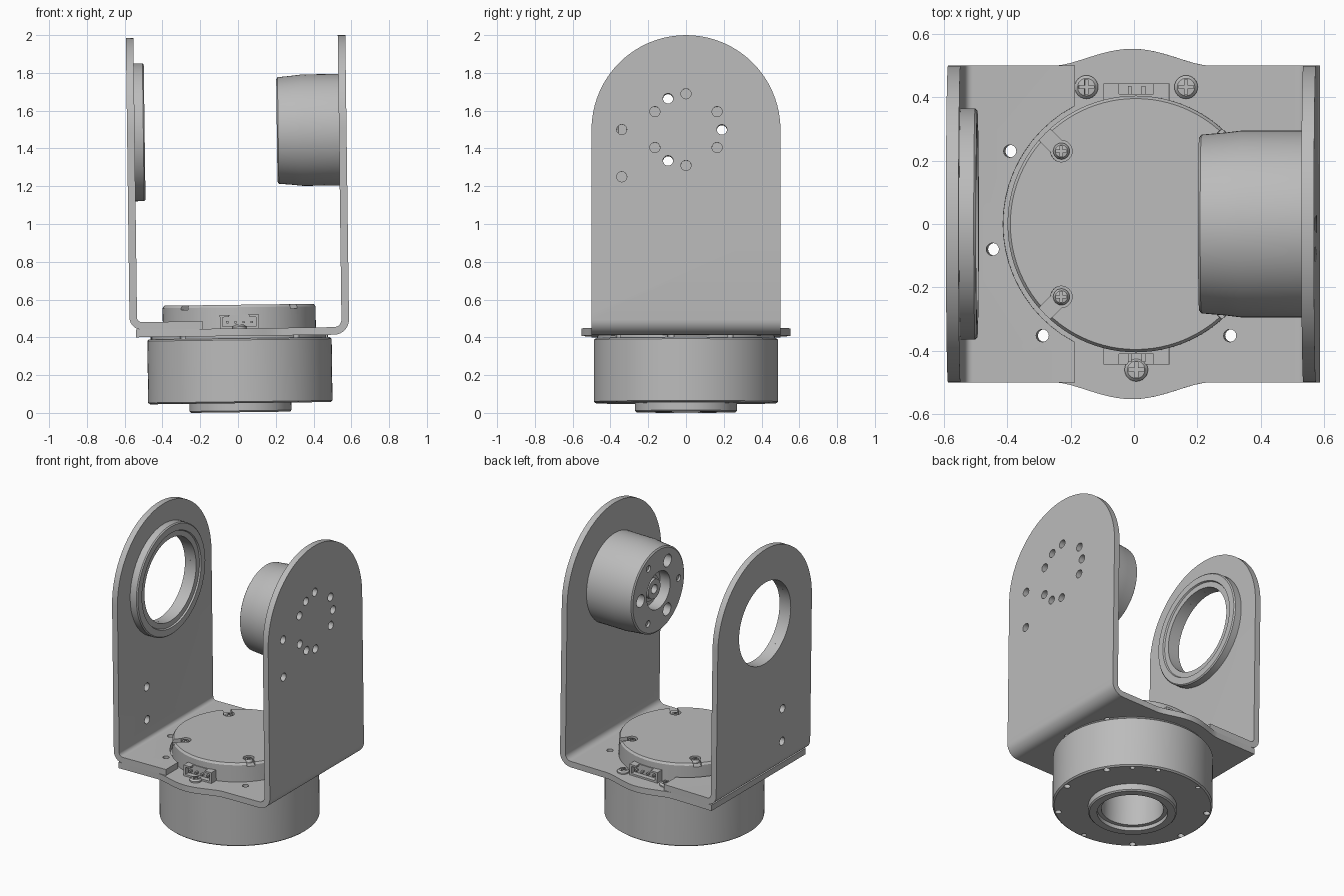
import bpy
import bmesh
from math import sin, cos, pi, radians
from mathutils import Matrix, Vector

if "Cube" in bpy.data.objects:
    bpy.data.objects.remove(bpy.data.objects["Cube"], do_unlink=True)

metal = bpy.data.materials.new("grey metal")
metal.use_nodes = True
GREY = (0.5, 0.5, 0.5, 1)
metal.diffuse_color = GREY
metal.node_tree.nodes["Principled BSDF"].inputs["Base Color"].default_value = GREY

parts = []
ARM_Z = 1.493      # centre height of the rounded arms
T = 0.04           # sheet thickness
PLATE_Z = 0.408    # underside of the base plate
TOP = PLATE_Z + T
CX = 0.013         # turntable axis


def place(a, b, t, axis):
    return {"x": (t, a, b), "y": (a, t, b), "z": (a, b, t)}[axis]


def finish(name, bm):
    bmesh.ops.remove_doubles(bm, verts=bm.verts, dist=1e-5)
    bmesh.ops.recalc_face_normals(bm, faces=bm.faces)
    mesh = bpy.data.meshes.new(name)
    bm.to_mesh(mesh)
    bm.free()
    obj = bpy.data.objects.new(name, mesh)
    bpy.context.collection.objects.link(obj)
    mesh.materials.append(metal)
    parts.append(obj)
    return obj


def prism(name, pts, axis, lo, hi):
    bm = bmesh.new()
    rows = [[bm.verts.new(place(a, b, t, axis)) for a, b in pts] for t in (lo, hi)]
    bm.faces.new(rows[0])
    bm.faces.new(rows[1])
    for i in range(len(pts)):
        j = (i + 1) % len(pts)
        bm.faces.new((rows[0][i], rows[0][j], rows[1][j], rows[1][i]))
    return finish(name, bm)


def arc(ca, cb, r, start, end, n=12):
    angles = [radians(start + (end - start) * i / n) for i in range(n + 1)]
    return [(ca + r * cos(w), cb + r * sin(w)) for w in angles]


def rod(name, a, b, r, axis, lo, hi, n=24):
    return prism(name, arc(a, b, r, 0, 360, n)[:-1], axis, lo, hi)


def box(name, x0, x1, y0, y1, z0, z1):
    return prism(name, [(x0, y0), (x1, y0), (x1, y1), (x0, y1)], "z", z0, z1)


def lathe(name, profile, axis, ca, cb, n=72):
    """Turn a closed (radius, height) profile around an axis."""
    bm = bmesh.new()
    rings = []
    for i in range(n):
        w = 2 * pi * i / n
        rings.append([bm.verts.new(place(ca + r * cos(w), cb + r * sin(w), h, axis))
                      for r, h in profile])
    for i in range(n):
        p, q = rings[i], rings[(i + 1) % n]
        for j in range(len(profile)):
            k = (j + 1) % len(profile)
            if profile[j][0] == 0 and profile[k][0] == 0:
                continue
            if profile[j][0] == 0:
                bm.faces.new((p[j], q[k], p[k]))
            elif profile[k][0] == 0:
                bm.faces.new((p[j], q[j], p[k]))
            else:
                bm.faces.new((p[j], q[j], q[k], p[k]))
    return finish(name, bm)


def carve(obj, cutters, op="DIFFERENCE"):
    for c in cutters:
        mod = obj.modifiers.new("cut", "BOOLEAN")
        mod.operation, mod.solver, mod.object = op, "EXACT", c
    bpy.context.view_layer.update()
    ev = obj.evaluated_get(bpy.context.evaluated_depsgraph_get())
    mesh = bpy.data.meshes.new_from_object(ev)
    obj.modifiers.clear()
    obj.data = mesh
    for c in cutters:
        parts.remove(c)
        bpy.data.objects.remove(c, do_unlink=True)


def on_circle(ca, cb, r, degrees):
    return [(ca + r * cos(radians(d)), cb + r * sin(radians(d))) for d in degrees]


def holes(points, r, axis, lo, hi):
    return [rod("cutter", a, b, r, axis, lo, hi, 16) for a, b in points]


def screw(name, x, y, z, r, h):
    s = lathe(name, [(0, z), (r, z), (r, z + h * .4), (r * .75, z + h * .85), (0, z + h)],
              "z", x, y, 24)
    k = r * .65
    w = r * .14
    carve(s, [box("cutter", x - k, x + k, y - w, y + w, z + h * .5, z + 1),
              box("cutter", x - w, x + w, y - k, y + k, z + h * .5, z + 1)])


def bent_arm(name, outer, end, z0, side, r):
    """Sheet bent from a flat flange into an upright with a round top."""
    def corner(rad):
        return [(outer - side * (r - x), z) for x, z in arc(0, z0 + r, rad, -90, 0, 8)]
    section = [(end, z0)] + corner(r) + [(outer, 2.2), (outer - side * T, 2.2)]
    section += corner(r - T)[::-1] + [(end, z0 + T)]
    arm = prism(name, section, "y", -0.5, 0.5)
    outline = [(-0.5, 0), (0.5, 0)] + arc(0, ARM_Z, 0.5, 0, 180, 48)
    carve(arm, [prism("cutter", outline, "x", -2, 2)], "INTERSECT")
    return arm


# Left arm with the drive mounting holes
left_arm = bent_arm("left_arm", 0.594, 0.51, PLATE_Z, 1, 0.08)
bolt_circle = on_circle(0, ARM_Z, 0.19, [30, 90, 150, 210, 270, 330, 0, 120, 240])
carve(left_arm, holes(bolt_circle + [(-0.34, ARM_Z), (-0.34, 1.243)], 0.027, "x", 0.5, 0.7))

# Right arm with bearing opening, flange relief and cable holes
right_arm = bent_arm("right_arm", -0.568, -0.18, TOP, -1, 0.065)
free_angles = [30, 150, 190, 230, 310, 350]
through = on_circle(CX, 0, 0.46, free_angles)
carve(right_arm, [rod("cutter", 0, ARM_Z, 0.275, "x", -0.7, -0.5, 64),
                  rod("cutter", CX, 0, 0.42, "z", 0.3, 0.6, 64)]
      + holes([(-0.2, 0.84), (-0.2, 0.62)], 0.027, "x", -0.7, -0.5)
      + holes(through, 0.02, "z", 0.3, 0.6))
lathe("bearing_ring", [(0.275, -0.528), (0.365, -0.528), (0.365, -0.482), (0.358, -0.475),
                       (0.315, -0.475), (0.31, -0.485), (0.275, -0.485)], "x", 0, ARM_Z)

# Base plate with bulged front and back edges
bulge = [(0.24 * i / 10, 0.5 + 0.053 * cos(pi * i / 20) ** 1.5) for i in range(-10, 11)]
outline = [(-0.535, 0.5)] + bulge + [(0.51, 0.5)]
outline += [(x, -y) for x, y in reversed(outline)]
plate = prism("base_plate", outline, "z", PLATE_Z, TOP)
carve(plate, holes(through, 0.02, "z", 0.3, 0.6))

# Turntable housing, hollow from below, with a ring of bolt holes
housing = lathe("turntable_housing", [
    (0, 0.36), (0.19, 0.36), (0.19, 0.03), (0.215, 0.03), (0.215, 0.004), (0.262, 0.004),
    (0.27, 0.012), (0.27, 0.052), (0.478, 0.052), (0.488, 0.06), (0.488, 0.387),
    (0.48, 0.395), (0.47, 0.395), (0.47, PLATE_Z), (0, PLATE_Z)], "z", CX, 0, 96)
carve(housing, holes(through, 0.02, "z", -1, 1)
      + holes(on_circle(CX, 0, 0.46, [50, 70, 110, 270]), 0.015, "z", -1, 0.1))

# Round cover with four corner pockets and screws
cover = lathe("round_cover", [(0, TOP), (0.405, TOP), (0.405, 0.56), (0.396, 0.573),
                              (0, 0.573)], "z", CX, 0, 96)
corners = [(CX + sx * 0.235, sy * 0.23) for sx in (-1, 1) for sy in (-1, 1)]
pockets = []
for x, y in corners:
    pockets.append(rod("cutter", x, y, 0.034, "z", 0.548, 0.7))
    d = Vector((x - CX, y)).normalized()
    side = Vector((-d.y, d.x)) * 0.025
    a = Vector((x, y))
    b = a + d * 0.12
    pockets.append(prism("cutter", [tuple(p) for p in (a - side, b - side, b + side, a + side)],
                         "z", 0.55, 0.7))
carve(cover, pockets)
for x, y in corners:
    screw("cover_screw", x, y, 0.548, 0.026, 0.024)

# Plate screws
for x, y in on_circle(CX, 0, 0.46, [70, 110, 270]):
    screw("plate_screw", x, y, TOP, 0.037, 0.022)

# Cable sockets at the front and back of the cover
for label, s in (("front", -1), ("back", 1)):
    y0, y1 = sorted((s * 0.375, s * 0.443))
    c0, c1 = sorted((s * 0.41, s * 0.5))
    socket = box(label + "_socket", -0.09, 0.118, y0, y1, TOP, 0.52)
    carve(socket, [box("cutter", -0.075, 0.103, c0, c1, TOP + 0.012, 0.508),
                   box("cutter", -0.04, 0.068, c0, c1, 0.49, 0.6)])
    for i in range(4):
        x = -0.05 + i * 0.043
        p0, p1 = sorted((s * 0.405, s * 0.435))
        box(label + "_socket_pin", x - 0.006, x + 0.006, p0, p1, 0.475, 0.487)

# Drive unit on the left arm, facing inward
drive = lathe("drive_unit", [
    (0, 0.3), (0.125, 0.3), (0.125, 0.225), (0.272, 0.225), (0.282, 0.232), (0.289, 0.31),
    (0.295, 0.36), (0.295, 0.554), (0, 0.554)], "x", 0, ARM_Z)
lugs = on_circle(0, ARM_Z, 0.19, [0, 120, 240])
carve(drive, holes(lugs, 0.027, "x", 0, 1) + holes(lugs, 0.042, "x", 0, 0.28)
      + holes(on_circle(0, ARM_Z, 0.215, [60, 180, 300]), 0.022, "x", 0, 0.25))
lathe("drive_hub", [(0.03, 0.3), (0.03, 0.255), (0.065, 0.255), (0.065, 0.28), (0.085, 0.28),
                    (0.085, 0.3)], "x", 0, ARM_Z, 32)
for a, b in on_circle(0, ARM_Z, 0.215, [60, 180, 300]):
    rod("drive_screw", a, b, 0.016, "x", 0.235, 0.25, 12)

# Lean the whole assembly very slightly, rest it on the floor and shade it
lean = Matrix.Rotation(-0.013, 4, "Y")
for o in parts:
    o.data.transform(lean)
floor = min(v.co.z for o in parts for v in o.data.vertices)
bpy.ops.object.select_all(action="DESELECT")
for o in parts:
    o.data.transform(Matrix.Translation((0, 0, -floor)))
    o.select_set(True)
bpy.context.view_layer.objects.active = parts[0]
bpy.ops.object.shade_smooth_by_angle(angle=radians(30))
